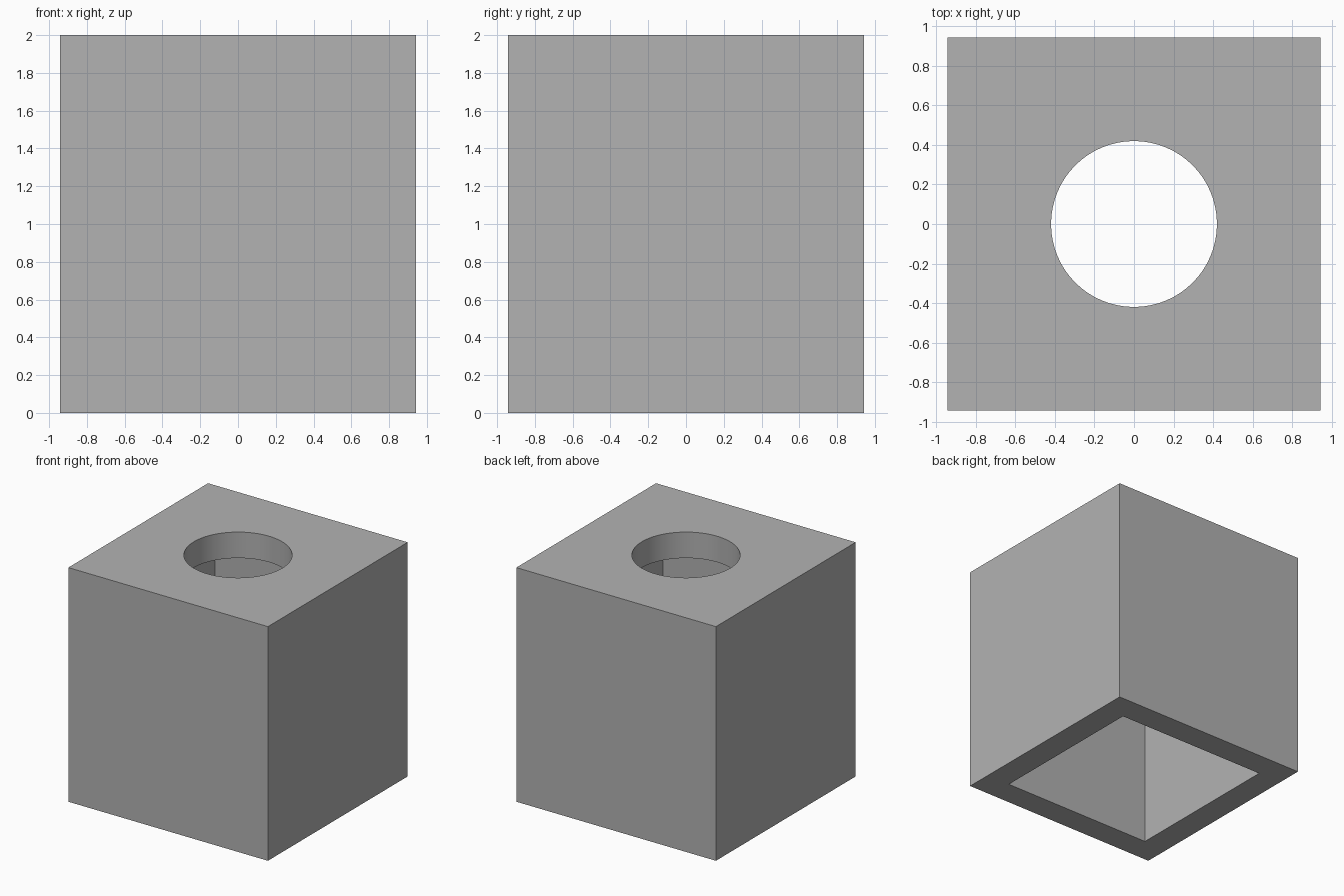
import bpy
import math

HALF = 0.943          # outer half width
INNER = 0.72          # cavity half width
HEIGHT = 2.0
CEILING = 1.778       # underside of the top plate
HOLE_RADIUS = 0.419

default = bpy.data.objects.get("Cube")
if default:
    bpy.data.objects.remove(default, do_unlink=True)

grey = bpy.data.materials.new("plain grey")
grey.use_nodes = True
colour = (0.448, 0.448, 0.448, 1)
grey.diffuse_color = colour
grey.node_tree.nodes["Principled BSDF"].inputs["Base Color"].default_value = colour


def box(name, half, bottom, top):
    bpy.ops.mesh.primitive_cube_add(size=1, location=(0, 0, (bottom + top) / 2))
    obj = bpy.context.object
    obj.name = name
    obj.scale = (2 * half, 2 * half, top - bottom)
    bpy.ops.object.transform_apply(location=True, rotation=False, scale=True)
    obj.data.materials.append(grey)
    return obj


def cut(target, cutter):
    cutter.hide_render = True
    mod = target.modifiers.new(cutter.name, "BOOLEAN")
    mod.operation = "DIFFERENCE"
    mod.solver = "EXACT"
    mod.object = cutter
    bpy.ops.object.select_all(action="DESELECT")
    bpy.context.view_layer.objects.active = target
    target.select_set(True)
    bpy.ops.object.modifier_apply(modifier=mod.name)
    bpy.data.objects.remove(cutter, do_unlink=True)


# Outer block
housing = box("housing", HALF, 0, HEIGHT)

# Square cavity, open at the bottom
cut(housing, box("cavity_cutter", INNER, -0.2, CEILING))

# Round hole through the top plate
bpy.ops.mesh.primitive_cylinder_add(vertices=64, radius=HOLE_RADIUS, depth=1,
                                    location=(0, 0, HEIGHT))
hole = bpy.context.object
hole.name = "hole_cutter"
hole.data.materials.append(grey)
cut(housing, hole)

bpy.ops.object.shade_smooth_by_angle(angle=math.radians(30))
